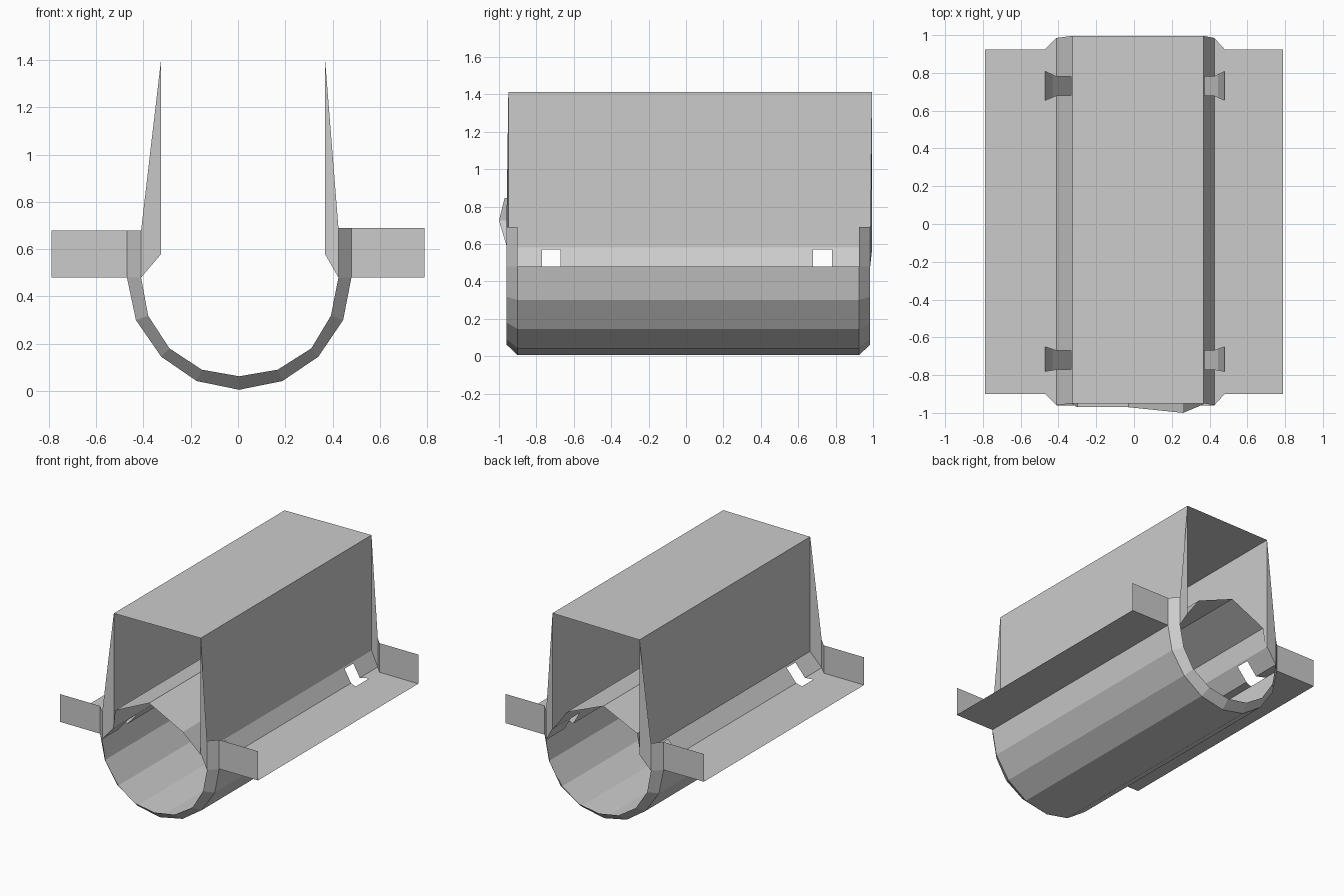
import bpy, bmesh

if "Cube" in bpy.data.objects:
    bpy.data.objects.remove(bpy.data.objects["Cube"])

Y_RIM = (-0.90, 0.925)    # ends of the full-width shell
Y_LIP = (-0.96, 0.985)    # ends of the tapered collars
Y_HOOD = (-0.95, 0.995)   # ends of the hood


def build(name, quads):
    """Make a flat-shaded sheet object from a list of polygons."""
    bm = bmesh.new()
    for q in quads:
        bm.faces.new([bm.verts.new(p) for p in q])
    bmesh.ops.remove_doubles(bm, verts=bm.verts, dist=0.0005)
    bmesh.ops.recalc_face_normals(bm, faces=bm.faces)
    me = bpy.data.meshes.new(name)
    bm.to_mesh(me)
    bm.free()
    ob = bpy.data.objects.new(name, me)
    bpy.context.collection.objects.link(ob)
    return ob


def loft(a, b):
    """Quads between two rows of points."""
    return [(a[i], a[i + 1], b[i + 1], b[i]) for i in range(len(a) - 1)]


def at(profile, y):
    return [(x, y, z) for x, z in profile]


def row(x, z, ys):
    return [(x, y, z) for y in ys]


# Trough: outer profile and the smaller profile at its open ends
outer = [(-.47, .48), (-.432, .30), (-.325, .145), (-.175, .042), (.005, .005),
         (.188, .042), (.34, .145), (.445, .30), (.48, .48)]
inner = [(-.41, .48), (-.38, .318), (-.29, .18), (-.153, .09), (.005, .062),
         (.168, .09), (.31, .18), (.393, .318), (.425, .48)]
build("trough", loft(at(outer, Y_RIM[0]), at(outer, Y_RIM[1])))

# Tapered collars at both ends, rising past the flanges
outer_c = [(-.47, .68)] + outer + [(.48, .69)]
inner_c = [(-.41, .68)] + inner + [(.425, .69)]
for name, k in (("front_collar", 0), ("back_collar", 1)):
    build(name, loft(at(outer_c, Y_RIM[k]), at(inner_c, Y_LIP[k])))

# Inner arched roof with an uneven front edge
arch = [(-.325, .58), (-.30, .72), (-.03, .845), (.26, .725), (.368, .575)]
front_y = (-.955, -.97, -.97, -1.0, -.955)
build("inner_arch", loft([(x, y, z) for (x, z), y in zip(arch, front_y)],
                         at(arch, 0.985)))

# Hood: upside-down channel
hood = [(-.325, .58), (-.325, 1.405), (.368, 1.412), (.368, .575)]
build("hood", loft(at(hood, Y_HOOD[0]), at(hood, Y_HOOD[1])))

# Side parts: wall, lip, rim and outer edge positions, left then right
SIDES = {"left": (-.325, -.41, -.47, -.79, .68),
         "right": (.368, .425, .48, .79, .69)}
slot_in = [-.77, -.67, .68, .78]
slot_out = [-.78, -.65, .655, .808]
for side, (wall, lip, rim, edge, top) in SIDES.items():
    # Sloping strip and flange, with two slots cut across the fold
    mid = lip + (wall - lip) * 0.9
    ys_lip = [Y_LIP[0]] + slot_in + [Y_LIP[1]]
    ys_mid = [Y_HOOD[0]] + slot_in + [Y_HOOD[1]]
    ys_rim = [Y_RIM[0]] + slot_out + [Y_RIM[1]]
    fold, out = row(lip, .48, ys_lip), row(rim, .48, ys_rim)
    up, high = row(mid, .57, ys_mid), row(wall, .58, ys_mid)
    build(side + "_slope", loft(fold, up)[::2] + loft(up, high))
    build(side + "_flange", loft(fold, out)[::2] +
          loft(out, row(edge, .48, ys_rim)))
    # Upright end plates and the gussets joining hood to collar
    for end, k in (("front", 0), ("back", 1)):
        y = Y_RIM[k]
        build(f"{side}_{end}_plate", [((rim, y, .48), (edge, y, .48),
                                       (edge, y, top), (rim, y, top))])
        build(f"{side}_{end}_gusset", [
            ((wall, Y_HOOD[k], .58), (lip, Y_LIP[k], .48), (lip, Y_LIP[k], top)),
            ((wall, Y_HOOD[k], .58), (lip, Y_LIP[k], top),
             (wall, Y_HOOD[k], 1.408))])
